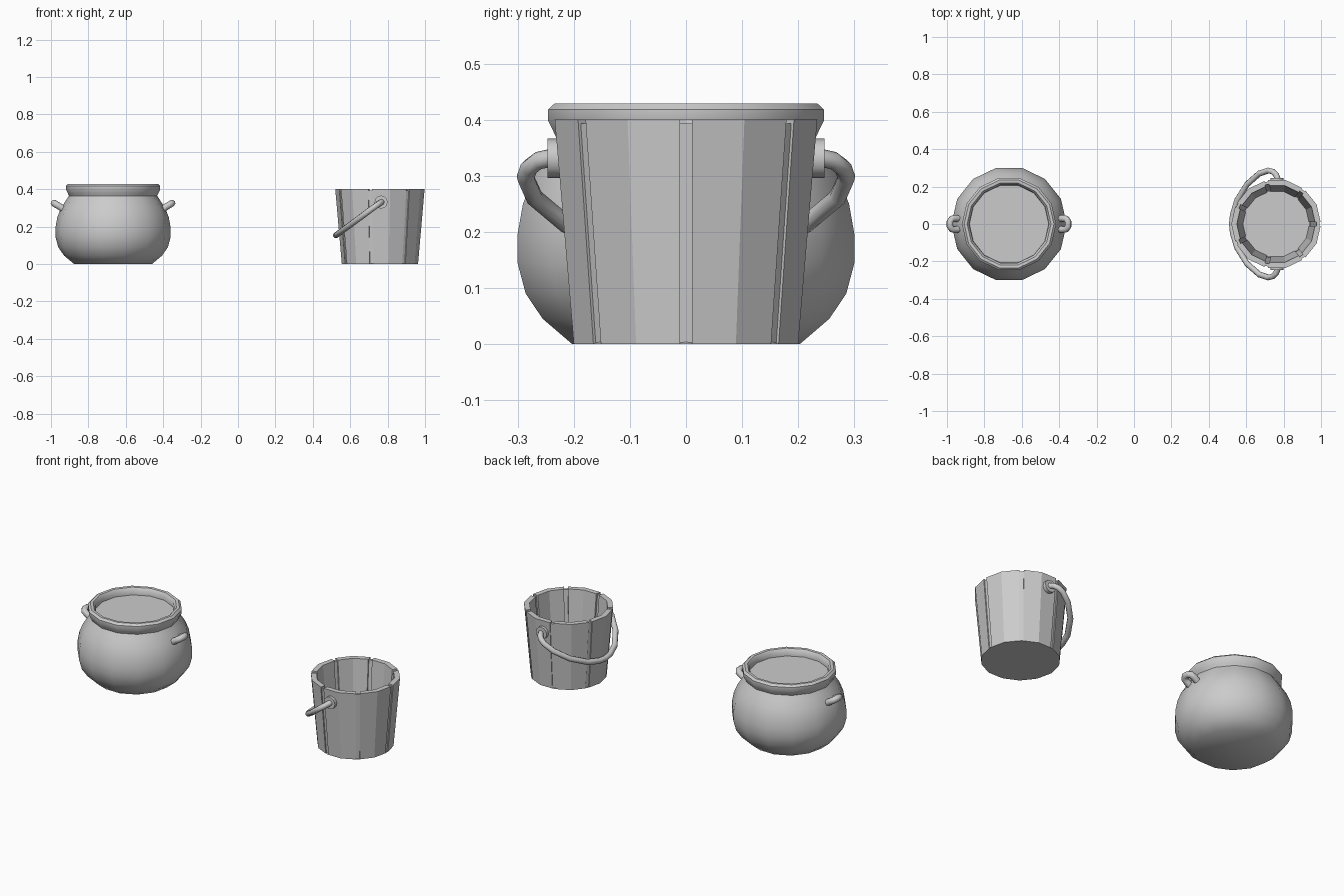
import bpy, bmesh
from math import sin, cos, pi
from mathutils import Vector

if "Cube" in bpy.data.objects:
    bpy.data.objects.remove(bpy.data.objects["Cube"])

POT_X, BUCKET_X, N = -0.668, 0.76, 14


def finish(name, bm, loc, smooth=None):
    bmesh.ops.recalc_face_normals(bm, faces=bm.faces)
    me = bpy.data.meshes.new(name)
    bm.to_mesh(me)
    bm.free()
    ob = bpy.data.objects.new(name, me)
    bpy.context.collection.objects.link(ob)
    ob.location = loc
    if smooth:
        bpy.context.view_layer.objects.active = ob
        ob.select_set(True)
        bpy.ops.object.shade_smooth_by_angle(angle=smooth)
        ob.select_set(False)
    return ob


def lathe(name, profile, loc, smooth=None):
    """Turn (radius, z) points into a capped 14-sided body."""
    bm = bmesh.new()
    rings = [[bm.verts.new((r * cos(2 * pi * i / N), r * sin(2 * pi * i / N), z))
              for i in range(N)] for r, z in profile]
    for a, b in zip(rings, rings[1:]):
        for i in range(N):
            j = (i + 1) % N
            bm.faces.new((a[i], a[j], b[j], b[i]))
    bm.faces.new(rings[0])
    bm.faces.new(rings[-1])
    return finish(name, bm, loc, smooth)


def tube(name, points, radius, loc):
    cu = bpy.data.curves.new(name, 'CURVE')
    cu.dimensions = '3D'
    cu.bevel_depth = radius
    cu.bevel_resolution = 2
    cu.use_fill_caps = True
    sp = cu.splines.new('POLY')
    sp.points.add(len(points) - 1)
    for p, co in zip(sp.points, points):
        p.co = (*co, 1)
    ob = bpy.data.objects.new(name, cu)
    bpy.context.collection.objects.link(ob)
    ob.location = loc
    bpy.context.view_layer.objects.active = ob
    ob.select_set(True)
    bpy.ops.object.convert(target='MESH')
    ob = bpy.context.object
    bpy.ops.object.shade_smooth_by_angle(angle=1.0)
    ob.select_set(False)
    return ob


def prism(bm, low, high):
    a = [bm.verts.new(p) for p in low]
    b = [bm.verts.new(p) for p in high]
    bm.faces.new(a)
    bm.faces.new(b)
    for i in range(len(a)):
        j = (i + 1) % len(a)
        bm.faces.new((a[i], a[j], b[j], b[i]))


# Pot: round belly, rolled rim, and the surface of its contents
lathe("pot_body", [(0.208, 0), (0.262, 0.045), (0.293, 0.09), (0.308, 0.145),
                   (0.308, 0.195), (0.298, 0.25), (0.278, 0.3), (0.252, 0.34),
                   (0.236, 0.365), (0.242, 0.378), (0.252, 0.398), (0.252, 0.418),
                   (0.24, 0.429), (0.224, 0.428), (0.213, 0.415), (0.212, 0.388)],
      (POT_X, 0, 0), 0.75)

# Pot handles: short upturned loops
half = [(0.26, 0.028, 0.29), (0.29, 0.03, 0.31), (0.307, 0.027, 0.32), (0.316, 0.012, 0.326)]
for s in (-1, 1):
    path = [(s * x, y, z) for x, y, z in half]
    path += [(x, -y, z) for x, y, z in reversed(path)]
    tube("pot_handle", path, 0.018, (POT_X, 0, 0))


# Bucket staves: seven tapered planks, two facets each
def radius(z):
    return 0.205 + 0.035 * z / 0.4


def corner(k, r, z):
    a = 2 * pi * k / N
    return Vector((r * cos(a), r * sin(a), z))


def stave_section(k, z):
    def row(r):
        a, m, b = (corner(k + i, r, z) for i in range(3))
        return [a + (m - a).normalized() * 0.011, m, b + (m - b).normalized() * 0.011]
    r = radius(z)
    return row(r) + row(r - 0.03)[::-1]


bm = bmesh.new()
for k in range(0, N, 2):
    prism(bm, stave_section(k, 0), stave_section(k, 0.4))
finish("bucket_staves", bm, (BUCKET_X, 0, 0))


# Recessed strips closing the gaps between staves
def strip_section(k, z):
    a = 2 * pi * k / N
    side = Vector((-sin(a), cos(a), 0)) * 0.013
    out, inn = corner(k, radius(z) - 0.008, z), corner(k, radius(z) - 0.023, z)
    return [out - side, out + side, inn + side, inn - side]


bm = bmesh.new()
for k in range(0, N, 2):
    prism(bm, strip_section(k, 0.002), strip_section(k, 0.393))
finish("bucket_gap_strips", bm, (BUCKET_X, 0, 0))

lathe("bucket_floor", [(0.204, 0), (0.182, 0.012), (0.182, 0.03)], (BUCKET_X, 0, 0))

# Bucket handle knobs
for s in (-1, 1):
    bpy.ops.mesh.primitive_cylinder_add(vertices=12, radius=0.035, depth=0.035,
                                        location=(0.765, s * 0.229, 0.331),
                                        rotation=(pi / 2, 0, 0))
    bpy.context.object.name = "bucket_knob"
    bpy.ops.object.shade_smooth_by_angle(angle=0.7)
    bpy.context.object.select_set(False)

# Bucket handle: bail hanging to the left
arm = [(0.768, 0.24, 0.332), (0.76, 0.263, 0.327), (0.742, 0.28, 0.314), (0.718, 0.286, 0.297),
       (0.67, 0.27, 0.261), (0.605, 0.213, 0.213), (0.55, 0.125, 0.173), (0.528, 0.05, 0.157)]
tube("bucket_handle", arm + [(0.523, 0, 0.154)] + [(x, -y, z) for x, y, z in reversed(arm)],
     0.016, (0, 0, 0))
